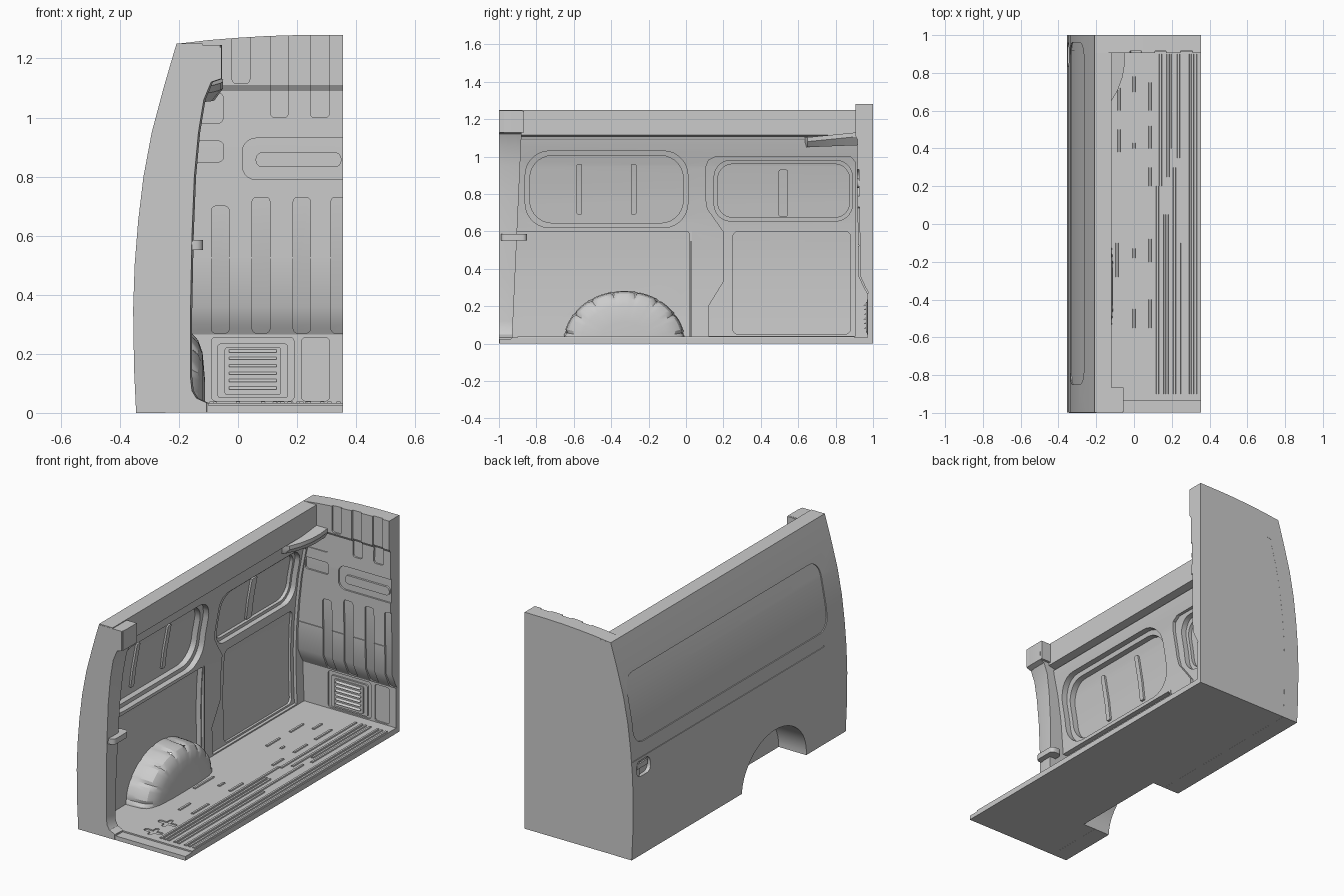
import bpy, bmesh, math
from mathutils import Vector

if "Cube" in bpy.data.objects:
    bpy.data.objects.remove(bpy.data.objects["Cube"])

# ---------- helpers ----------
def loft(name, rings):
    bm = bmesh.new()
    vs = [[bm.verts.new(p) for p in r] for r in rings]
    n = len(rings[0])
    for a, b in zip(vs, vs[1:]):
        for i in range(n):
            bm.faces.new((a[i], a[(i + 1) % n], b[(i + 1) % n], b[i]))
    bm.faces.new(vs[0])
    bm.faces.new(vs[-1])
    bmesh.ops.recalc_face_normals(bm, faces=bm.faces[:])
    me = bpy.data.meshes.new(name)
    bm.to_mesh(me)
    bm.free()
    o = bpy.data.objects.new(name, me)
    bpy.context.collection.objects.link(o)
    return o

def prism(name, pts, axis, a, b):
    put = {'x': lambda p, t: (t, p[0], p[1]), 'y': lambda p, t: (p[0], t, p[1]),
           'z': lambda p, t: (p[0], p[1], t)}[axis]
    return loft(name, [[put(p, t) for p in pts] for t in (a, b)])

def rrect(a0, a1, b0, b1, r=0.01, n=5):
    pts = []
    for cx, cy, s in ((a1 - r, b1 - r, 0), (a0 + r, b1 - r, 90), (a0 + r, b0 + r, 180), (a1 - r, b0 + r, 270)):
        for i in range(n + 1):
            t = math.radians(s + 90 * i / n)
            pts.append((cx + r * math.cos(t), cy + r * math.sin(t)))
    return pts

def box(name, x0, x1, y0, y1, z0, z1):
    return prism(name, [(x0, y0), (x1, y0), (x1, y1), (x0, y1)], 'z', z0, z1)

def boolean(o, tool, op='DIFFERENCE'):
    m = o.modifiers.new('b', 'BOOLEAN')
    m.object, m.operation, m.solver = tool, op, 'EXACT'
    bpy.context.view_layer.update()
    dg = bpy.context.evaluated_depsgraph_get()
    me = bpy.data.meshes.new_from_object(o.evaluated_get(dg))
    o.modifiers.clear()
    o.data = me
    bpy.data.objects.remove(tool)
    return o

def interp(table, z):
    for (z0, v0), (z1, v1) in zip(table, table[1:]):
        if z <= z1:
            return v0 + (v1 - v0) * max(0, (z - z0) / (z1 - z0))
    return table[-1][1]

# ---------- side wall ----------
OUT = [(0, -.345), (.15, -.352), (.35, -.355), (.5, -.35), (.65, -.338), (.8, -.32),
       (.95, -.292), (1.1, -.252), (1.2, -.223), (1.25, -.208)]
ZS = [z for z, _ in OUT]
outer = [(x, z) for z, x in OUT]
inner = [(-.12, 1.25), (-.12, 1.115), (-.165, 1.105), (-.155, 1.095)] + \
        [(interp(OUT, z) + .10, z) for z in (1.07, .95, .8, .65, .5, .35, .15, 0)]
wall = prism('side_wall', outer + inner, 'y', -.999, 1)

def wall_layer(d, side):
    zs = [-.1] + ZS[:-1]
    return prism('tool', [(interp(OUT, z) + d, z) for z in zs] + [(side, 1.2), (side, -.1)], 'y', -1.2, 1.2)

def wall_pocket(pts, d, side=.6):
    boolean(wall, boolean(prism('tool', pts, 'x', -.7, .7), wall_layer(d, side), 'INTERSECT'))

right_bay = [(.12, .04), (.12, .2), (.2, .33), (.2, .6), (.115, .72), (.105, .78), (.105, .94), (.12, .98),
             (.16, 1.0), (.88, 1.0), (.905, .97), (.905, .04)]
wall_pocket(rrect(-.93, .015, .02, .6), .07)
wall_pocket(rrect(-.86, .01, .62, 1.03, .13, 7), .065)
wall_pocket(rrect(-.835, -.015, .645, 1.005, .12, 7), .03)
wall_pocket(right_bay, .082)
wall_pocket(rrect(.15, .89, .655, .98, .09, 7), .05)
wall_pocket(rrect(.17, .875, .675, .96, .08, 7), .03)
wall_pocket(rrect(.25, .88, .05, .6, .03), .068)
# exterior stampings
wall_pocket(rrect(-.85, .96, .66, 1.05, .08, 7), .006, -.6)
wall_pocket(rrect(-.8, .99, .575, .583, .003, 2), .004, -.6)
wall_pocket(rrect(.83, .96, .47, .56, .035), .022, -.6)
box('door_handle', -.345, -.335, .85, .95, .515, .545)

# window reinforcement bars
for y0, y1, z0, z1 in ((-.585, -.555, .69, .96), (-.295, -.265, .69, .96), (.495, .545, .68, .93)):
    bar = prism('window_bar', rrect(y0, y1, z0, z1, .008, 2), 'x', -.7, .2)
    boolean(bar, wall_layer(.02, .6), 'INTERSECT')
    boolean(bar, wall_layer(.042, .6))

# narrow seam on the middle pillar
box('pillar_seam', -.26, -.238, .022, .032, .03, .6)

# ---------- floor ----------
floor = box('floor', -.335, .355, -.998, .998, .0005, .033)
boolean(floor, box('tool', -.1, .4, -1.1, -.935, .025, .1))
for cy in (-.85, -.72):
    boolean(floor, prism('tool', rrect(-.015, .1, cy - .014, cy + .014, .01, 3), 'z', .026, .1))
    boolean(floor, prism('tool', rrect(.03, .055, cy - .045, cy + .045, .01, 3), 'z', .0265, .1))
ribs = [(.125, -.9, .2), (.15, -.9, .05), (.175, -.9, .05), (.215, -.9, .3), (.24, -.9, -.1), (.285, -.9, .9),
        (.31, -.9, .9), (.34, -.9, .9), (.18, .25, .9), (.205, .4, .9), (.235, .35, .9), (.14, .2, .9),
        (.085, .6, .75), (.085, .2, .3), (.085, -.2, -.08), (.085, -.55, -.4), (.085, .4, .52),
        (0, .7, .78), (0, .4, .43), (0, -.18, -.13), (0, -.55, -.45), (-.08, .6, .72), (-.08, .38, .5), (-.09, -.28, -.1)]
for x, y0, y1 in ribs:
    loft('floor_rib', [[(x + sx * w, y0 if sy < 0 else y1, z) for sx, sy in ((-1, -1), (1, -1), (1, 1), (-1, 1))]
                       for w, z in ((.009, .03), (.006, .039))])

# ---------- wheel arch ----------
CY = -.33
def arch(a, h, mod=0, n=48):
    pts = []
    for i in range(n + 1):
        t = math.pi * i / n
        k = 1 - (mod if i % 6 == 3 else 0)
        pts.append((CY + a * k * math.cos(t), .005 + h * k * math.sin(t)))
    return pts

hump = loft('wheel_arch', [[(x, y, z) for y, z in arch(.325 * s, .277 * s, m)]
                           for x, s, m in ((-.31, 1, 0), (-.24, 1, .03), (-.18, .985, .03), (-.155, .95, .04),
                                           (-.135, .87, .03), (-.12, .72, 0), (-.112, .4, 0))])
for o in (wall, floor, hump):
    pts = arch(.3, .262)
    boolean(o, prism('tool', [(pts[0][0], -.1)] + pts + [(pts[-1][0], -.1)], 'x', -.6, -.165))

# ---------- rear door pillar ----------
edge = [(-.055, 1.245), (-.055, 1.13), (-.085, 1.12), (-.11, 1.06), (-.128, .95), (-.142, .8), (-.15, .6),
        (-.155, .35), (-.155, .12), (-.15, .075), (-.135, .05), (-.1, .034), (-.1, .001)]
shell = [(interp(OUT, z) + .01, max(.001, min(z, 1.245))) for z in ZS]
def pillar_ring(y, lean, pull):
    return [(x, y + lean * z, z) for x, z in shell] + [(x - pull, y + lean * z, z) for x, z in edge]
pillar = loft('door_pillar', [pillar_ring(-1, 0, .006), pillar_ring(-.955, -.01, 0), pillar_ring(-.93, .045, 0)])
box('pillar_head', -.2, -.056, -.995, -.865, 1.13, 1.244)
prism('striker_bracket', rrect(-.19, -.118, -.99, -.85, .025), 'z', .552, .585)

# ---------- bulkhead ----------
FACE = [(0, .97), (.265, .97), (.3, .95), (.36, .922), (.9, .915), (1.09, .918), (1.11, .905), (1.3, .905)]
bulk = prism('bulkhead', [(1.3 and y, z) for z, y in FACE] + [(.9995, 1.3), (.9995, 0)], 'x', -.34, .355)
top = [(-.203, 1.25), (-.1, 1.262), (0, 1.27), (.1, 1.276), (.2, 1.279), (.355, 1.28), (.4, 1.28), (.4, -.1)]
outline = [(interp(OUT, z) + .005, z) for z in ZS[:-1]]
outline[0] = (outline[0][0], .0005)
top[-1] = (.4, .0005)
boolean(bulk, prism('tool', outline + top, 'y', .5, 1.2), 'INTERSECT')

def bulk_pocket(pts, d=.01):
    layer = prism('tool', [(y + d, z) for z, y in FACE] + [(.7, 1.3), (.7, 0)], 'x', -.6, .6)
    boolean(bulk, boolean(prism('tool', pts, 'y', .6, 1.1), layer, 'INTERSECT'))

# pressed channels
for x0, x1, z0, z1 in ((-.09, -.03, .27, .7), (.048, .108, .27, .73), (.187, .245, .27, .73), (.315, .4, .27, .73),
                       (.11, .17, 1.0, 1.4), (.245, .31, 1.0, 1.4), (-.02, .04, 1.115, 1.4),
                       (-.2, -.05, .85, .92)):
    bulk_pocket(rrect(x0, x1, z0, z1, .014, 3))
bulk_pocket(rrect(.015, .45, .79, .93, .045))
bulk_pocket(rrect(-.2, -.05, .98, 1.085, .02), .006)
bulk_pocket(rrect(-.3, .5, .523, .528, .001, 1), .005)
prism('bulkhead_bead', rrect(.06, .35, .832, .882, .022), 'y', .913, .95)
# lower panels with vent
bulk_pocket(rrect(-.09, .19, .04, .256, .015, 3), .008)
bulk_pocket(rrect(.215, .31, .04, .256, .015, 3), .008)
prism('vent_panel', rrect(-.07, .17, .05, .235, .012, 3), 'y', .968, .99)
prism('vent_frame', rrect(-.045, .145, .06, .222, .008, 3), 'y', .962, .99)
for i in range(6):
    z = .08 + i * .025
    prism('vent_slat', [(.95, z), (.966, z + .012), (.966, z)], 'x', -.03, .13)

# ---------- corner gusset under the roof ----------
plan = [(-.2, .62), (-.12, .65), (-.085, .71), (-.06, .78), (-.05, .84), (-.05, .93), (-.2, .93)]
loft('roof_gusset', [[(x - .03, y, z + .04 * (y - .9)) for x, y in plan] if z < 1.08 else
                     [(x, y, z + .1 * (y - .9)) for x, y in plan] for z in (1.06, 1.105, 1.128)])

# ---------- shading ----------
bpy.ops.object.select_all(action='DESELECT')
for o in bpy.context.scene.objects:
    o.select_set(True)
bpy.context.view_layer.objects.active = wall
bpy.ops.object.shade_smooth_by_angle(angle=math.radians(25))
